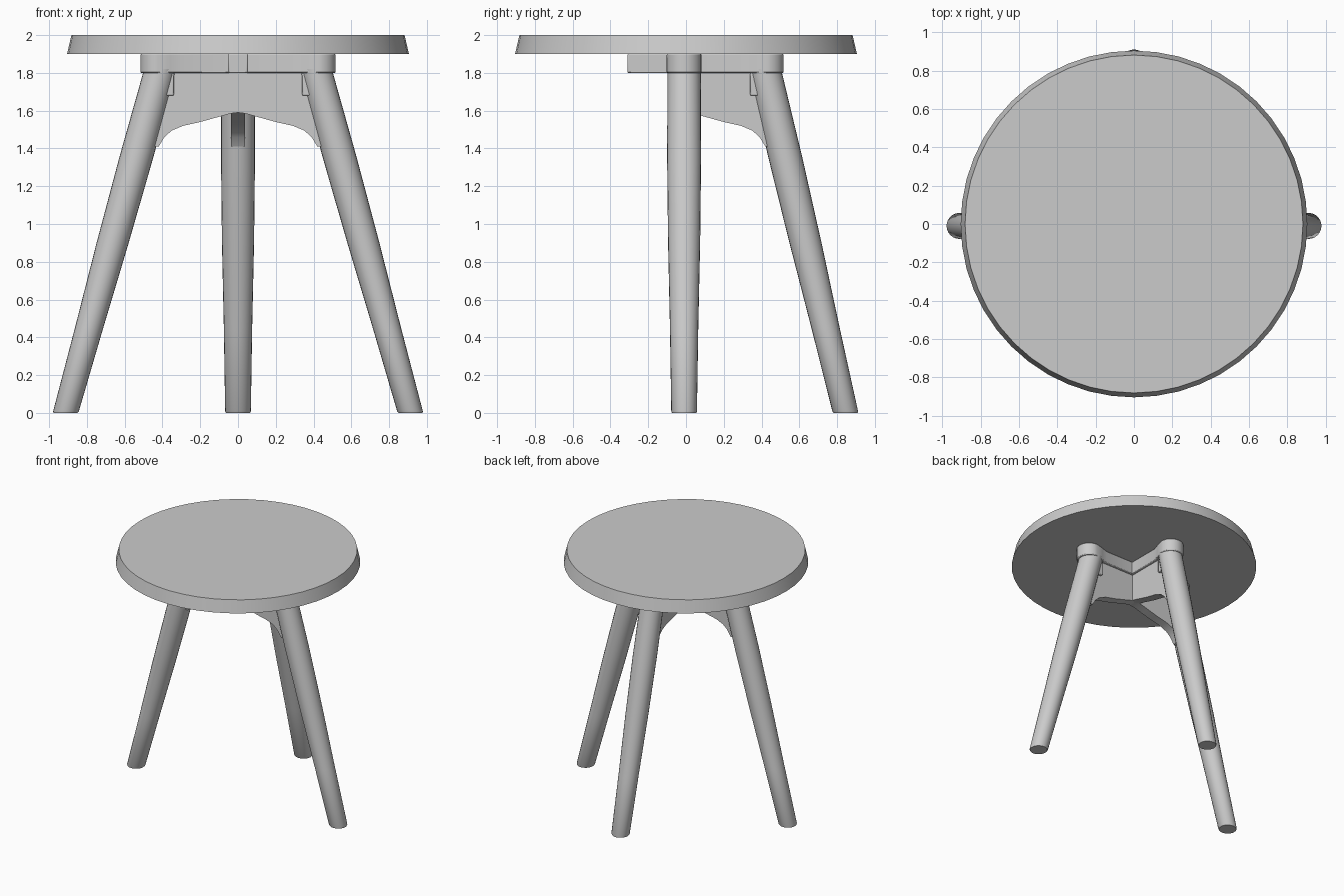
import bpy, bmesh, math
from mathutils import Matrix

if "Cube" in bpy.data.objects:
    bpy.data.objects.remove(bpy.data.objects["Cube"])

Y0 = -0.01  # depth of the side legs


def finish(bm, name, matrix=Matrix(), bevel=0.0):
    bmesh.ops.recalc_face_normals(bm, faces=bm.faces)
    bm.transform(matrix)
    mesh = bpy.data.meshes.new(name)
    bm.to_mesh(mesh)
    bm.free()
    obj = bpy.data.objects.new(name, mesh)
    bpy.context.collection.objects.link(obj)
    if bevel:
        mod = obj.modifiers.new("soft edges", "BEVEL")
        mod.width, mod.segments, mod.limit_method = bevel, 2, "ANGLE"
    bpy.ops.object.select_all(action="DESELECT")
    obj.select_set(True)
    bpy.context.view_layer.objects.active = obj
    bpy.ops.object.shade_smooth_by_angle(angle=math.radians(35))
    return obj


def loft(rings, name, sides, matrix=Matrix(), bevel=0.0):
    """Skin horizontal circles given as (x, z, radius)."""
    bm = bmesh.new()
    loops = [[bm.verts.new((x + r * math.cos(2 * math.pi * i / sides),
                            r * math.sin(2 * math.pi * i / sides), z))
              for i in range(sides)] for x, z, r in rings]
    for a, b in zip(loops, loops[1:]):
        for i in range(sides):
            j = (i + 1) % sides
            bm.faces.new((a[i], a[j], b[j], b[i]))
    bm.faces.new(loops[0])
    bm.faces.new(loops[-1])
    return finish(bm, name, matrix, bevel)


def prism(outline, axis, lo, hi, name, matrix=Matrix(), bevel=0.0):
    """Extrude an outline (x, z) along y, or (x, y) along z."""
    put = (lambda p, d: (p[0], d, p[1])) if axis == "y" else (lambda p, d: (p[0], p[1], d))
    bm = bmesh.new()
    a = [bm.verts.new(put(p, lo)) for p in outline]
    b = [bm.verts.new(put(p, hi)) for p in outline]
    for i in range(len(a)):
        j = (i + 1) % len(a)
        bm.faces.new((a[i], a[j], b[j], b[i]))
    bm.faces.new(a)
    bm.faces.new(b)
    return finish(bm, name, matrix, bevel)


# Seat: a disc slightly narrower at the top
loft([(0, 1.9, 0.905), (0, 2.0, 0.882)], "seat", 48)

leg_radius = [(0.0, 0.064), (0.008, 0.068), (0.45, 0.075), (0.9, 0.085), (1.35, 0.09), (1.82, 0.088)]
apron = [(0, 1.59), (0.04, 1.585), (0.11, 1.565), (0.2, 1.54), (0.29, 1.52), (0.35, 1.495),
         (0.39, 1.46), (0.42, 1.41), (0.5, 1.41), (0.42, 1.81), (0, 1.81)]

# Three identical arms: splayed leg, apron web, top rail with rounded end
for side, angle, foot, slope in (("right", 0, 0.913, 0.277), ("back", 90, 0.845, 0.236),
                                 ("left", 180, 0.913, 0.277)):
    m = Matrix.Rotation(math.radians(angle), 4, "Z")
    if side != "back":
        m = Matrix.Translation((0, Y0, 0)) @ m
    loft([(foot - slope * z, z, r) for z, r in leg_radius], side + "_leg", 24, m)
    prism(apron, "y", -0.036, 0.036, side + "_apron", m)

    # Top rail, flaring into a collar around the leg
    cap = [(0.425 + 0.092 * math.cos(t), 0.092 * math.sin(t))
           for t in (math.radians(-90 + 15 * i) for i in range(13))]
    rail = [(0, -0.055), (0.3, -0.055), (0.36, -0.075)] + cap + [(0.36, 0.075), (0.3, 0.055), (0, 0.055)]
    prism(rail, "z", 1.8, 1.9, side + "_rail", m, 0.006)

    # Small block where the apron meets the leg
    prism([(0.34, 1.68), (0.43, 1.68), (0.43, 1.8), (0.34, 1.8)], "y", -0.055, 0.055,
          side + "_joint_block", m, 0.006)

# Short front rail without a leg
prism([(-0.052, -0.31), (0.052, -0.31), (0.052, 0.04), (-0.052, 0.04)], "z", 1.8, 1.9,
      "front_rail", Matrix(), 0.006)
